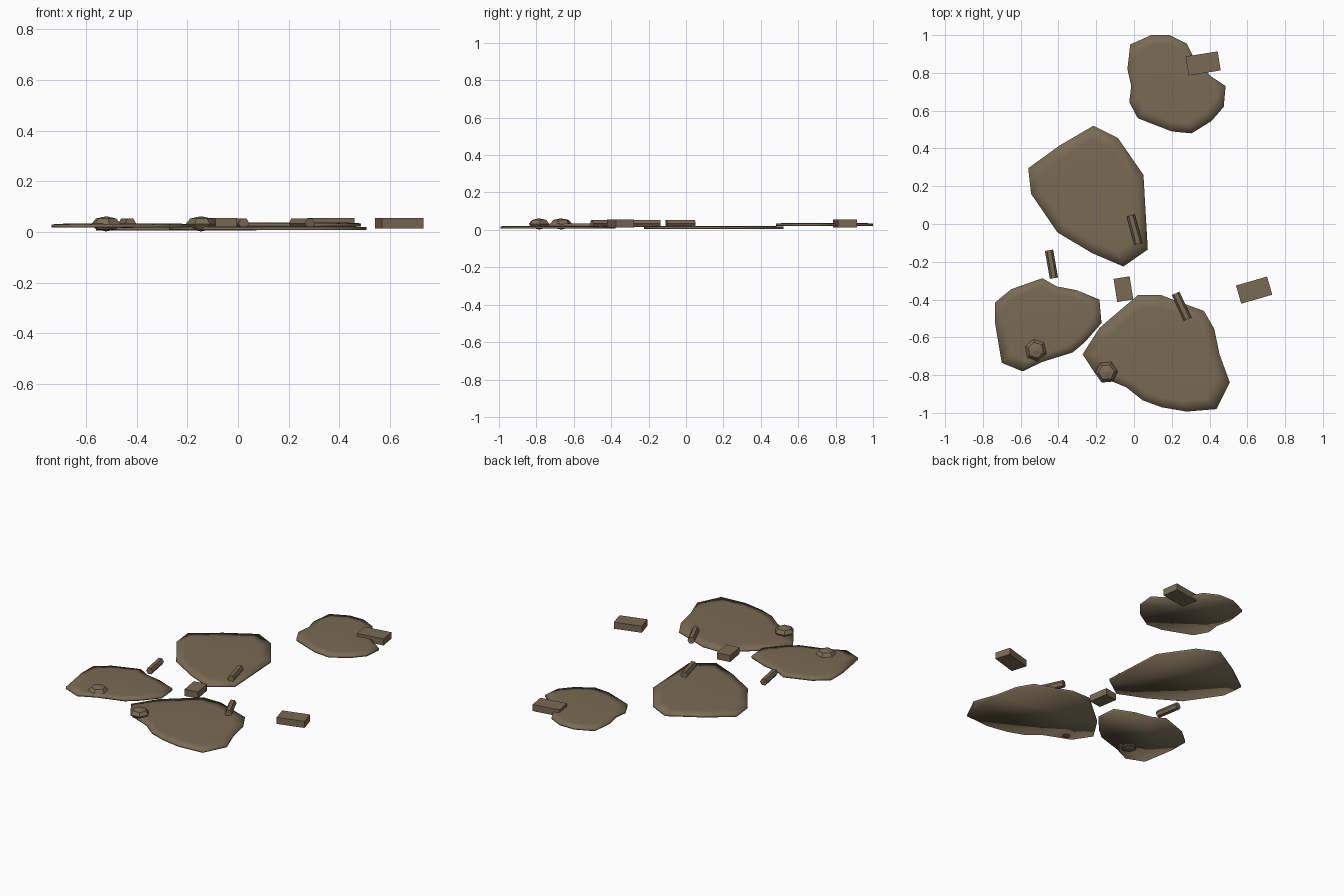
import bpy, bmesh, math
from mathutils import Vector

if "Cube" in bpy.data.objects:
    bpy.data.objects.remove(bpy.data.objects["Cube"])

stone = bpy.data.materials.new("brown stone")
stone.diffuse_color = (0.19, 0.145, 0.088, 1)
stone.use_nodes = True
stone.node_tree.nodes["Principled BSDF"].inputs["Base Color"].default_value = stone.diffuse_color


def add(name, bm, smooth, loc=(0, 0, 0), turn=0):
    bmesh.ops.recalc_face_normals(bm, faces=bm.faces)
    for f in bm.faces:
        f.smooth = smooth
    mesh = bpy.data.meshes.new(name)
    bm.to_mesh(mesh)
    bm.free()
    mesh.materials.append(stone)
    ob = bpy.data.objects.new(name, mesh)
    ob.location = loc
    ob.rotation_euler.z = math.radians(turn)
    bpy.context.collection.objects.link(ob)


def slab(name, outline, z0, z1):
    """Thin flagstone: straight rim, soft-shaded shoulder, flat top."""
    bm = bmesh.new()
    mid = sum((Vector(p) for p in outline), Vector((0, 0))) / len(outline)

    def ring(scale, z):
        return [bm.verts.new((*(mid + (Vector(p) - mid) * scale), z)) for p in outline]
    rings = [ring(1, z0), ring(1, z1 - 0.003), ring(0.8, z1)]
    n = len(outline)
    for a, b in zip(rings, rings[1:]):
        for i in range(n):
            j = (i + 1) % n
            bm.faces.new((a[i], a[j], b[j], b[i]))
    bm.faces.new(rings[0])
    bm.faces.new(rings[-1])
    add(name, bm, True)


# Flagstones
slab("back_flagstone", [
    (-.02, .95), (.09, 1), (.19, 1), (.28, .955), (.32, .875), (.41, .78), (.485, .73), (.475, .62),
    (.41, .545), (.305, .48), (.2, .49), (.02, .56), (-.025, .645), (-.015, .73), (-.035, .82)], .022, .037)
slab("middle_flagstone", [
    (-.215, .52), (-.085, .455), (.05, .26), (.073, -.135), (-.056, -.225), (-.22, -.155),
    (-.405, -.045), (-.545, .16), (-.56, .295), (-.395, .415)], .006, .021)
slab("left_flagstone", [
    (-.485, -.287), (-.41, -.33), (-.305, -.35), (-.183, -.4), (-.172, -.525), (-.26, -.625),
    (-.325, -.68), (-.485, -.73), (-.59, -.78), (-.7, -.735), (-.735, -.53), (-.735, -.415),
    (-.65, -.345)], .017, .033)
slab("front_flagstone", [
    (.02, -.377), (.145, -.377), (.24, -.413), (.37, -.46), (.425, -.555), (.453, -.69),
    (.507, -.838), (.437, -.98), (.278, -.993), (.146, -.97), (.045, -.933), (-.04, -.865),
    (-.13, -.828), (-.2, -.8), (-.272, -.69), (-.183, -.55)], .007, .022)


# Square-cut chips
for i, (x, y, turn, sx, sy) in enumerate([
        (.366, .85, 9, .172, .102), (.636, -.35, 16, .171, .1), (-.056, -.345, 9, .086, .124)]):
    bm = bmesh.new()
    bmesh.ops.create_cube(bm, size=1)
    bmesh.ops.scale(bm, vec=(sx, sy, .042), verts=bm.verts)
    add(f"block_chip_{i + 1}", bm, False, (x, y, .034), turn)

# Six-sided sticks lying flat
for i, (x, y, turn, length) in enumerate([
        (-.437, -.213, 10, .15), (.003, -.03, 15, .156), (.252, -.435, 25, .15)]):
    bm = bmesh.new()
    bmesh.ops.create_cone(bm, cap_ends=True, segments=6, radius1=.024, radius2=.024, depth=length)
    for v in bm.verts:
        v.co = (v.co.y * .92, v.co.z, v.co.x * .92)
    add(f"stick_chip_{i + 1}", bm, False, (x, y, .034), turn)

# Squashed pebbles
for i, (x, y, turn) in enumerate([(-.52, -.668, 12), (-.146, -.785, 35)]):
    bm = bmesh.new()
    bmesh.ops.create_uvsphere(bm, u_segments=6, v_segments=4, radius=.06)
    bmesh.ops.scale(bm, vec=(1, 1, .5), verts=bm.verts)
    add(f"pebble_{i + 1}", bm, False, (x, y, .032), turn)
